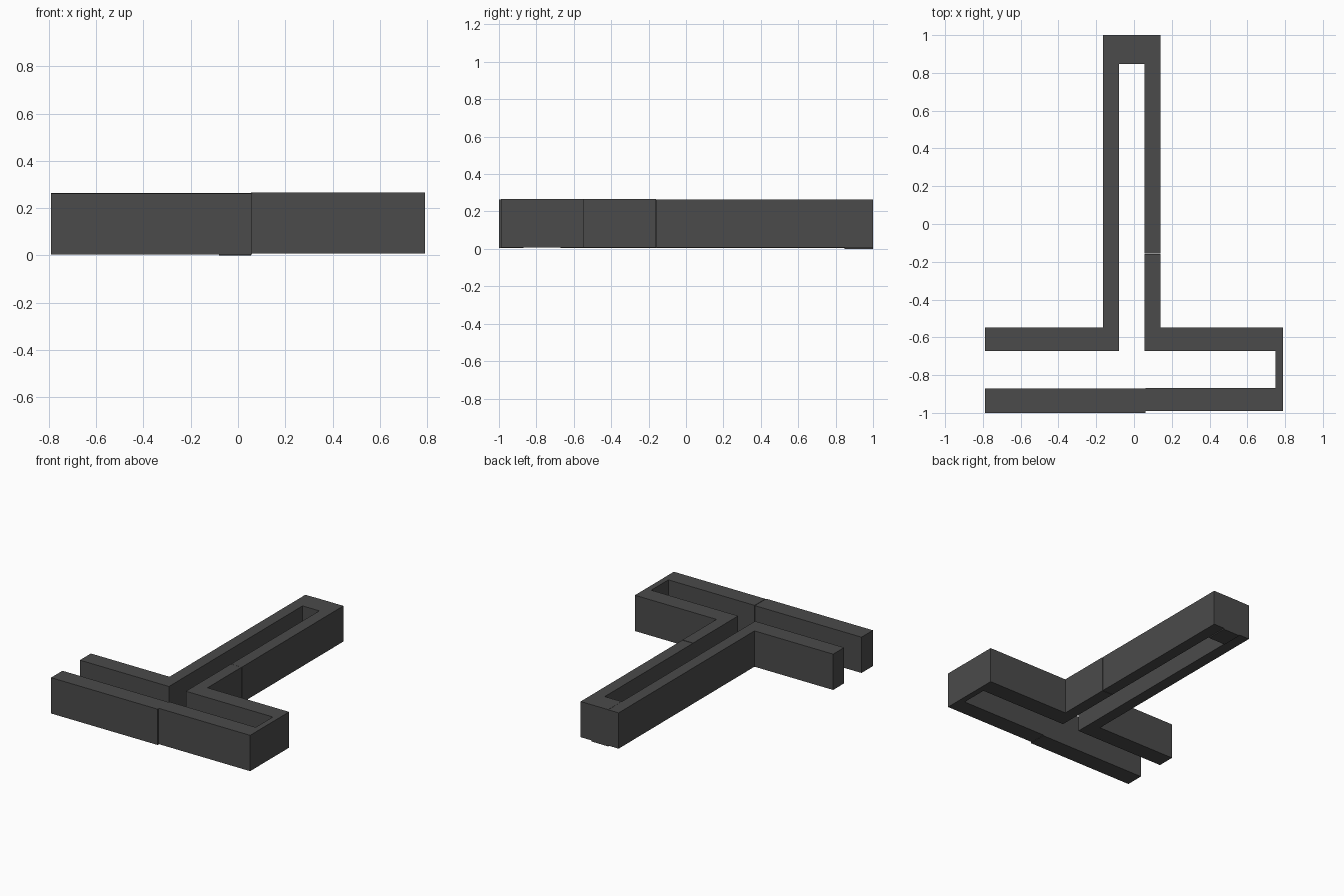
import bpy, bmesh
from mathutils import Vector

if "Cube" in bpy.data.objects:
    bpy.data.objects.remove(bpy.data.objects["Cube"])

dark = bpy.data.materials.new("dark_grey")
dark.diffuse_color = (0.07, 0.07, 0.07, 1)
dark.use_nodes = True
dark.node_tree.nodes["Principled BSDF"].inputs["Base Color"].default_value = dark.diffuse_color


def prism(name, outline, z0, z1):
    """Extrude a flat plan outline into a straight wall."""
    bm = bmesh.new()
    face = bm.faces.new([bm.verts.new((x, y, z0)) for x, y in outline])
    ext = bmesh.ops.extrude_face_region(bm, geom=[face])
    top = [v for v in ext["geom"] if isinstance(v, bmesh.types.BMVert)]
    bmesh.ops.translate(bm, verts=top, vec=Vector((0, 0, z1 - z0)))
    bmesh.ops.recalc_face_normals(bm, faces=bm.faces)
    me = bpy.data.meshes.new(name)
    bm.to_mesh(me)
    bm.free()
    me.materials.append(dark)
    ob = bpy.data.objects.new(name, me)
    bpy.context.collection.objects.link(ob)
    return ob


def wall(name, x0, x1, y0, y1, z0=0.008, z1=0.265):
    return prism(name, [(x0, y0), (x1, y0), (x1, y1), (x0, y1)], z0, z1)


# Left stem wall turning into the left arm
prism("left_corner_wall",
      [(-0.79, -0.672), (-0.08, -0.672), (-0.08, 1.0), (-0.163, 1.0),
       (-0.163, -0.547), (-0.79, -0.547)], 0.006, 0.264)

# Right stem: lower corner piece with the right arm, then the upper stretch
prism("right_corner_wall",
      [(0.055, -0.672), (0.79, -0.672), (0.79, -0.547), (0.14, -0.547),
       (0.14, -0.16), (0.055, -0.16)], 0.008, 0.266)
wall("right_stem_wall", 0.055, 0.14, -0.157, 1.0)

# Stem end block between the two long walls
wall("stem_end_block", -0.08, 0.055, 0.847, 1.0, 0.0, 0.265)

# Closed end of the right arm
wall("right_end_wall", 0.748, 0.79, -0.99, -0.672, 0.008, 0.266)

# Front wall in two slightly offset halves
wall("front_left_wall", -0.79, 0.06, -1.0, -0.87, 0.005, 0.263)
wall("front_right_wall", 0.06, 0.748, -0.99, -0.867, 0.008, 0.266)
